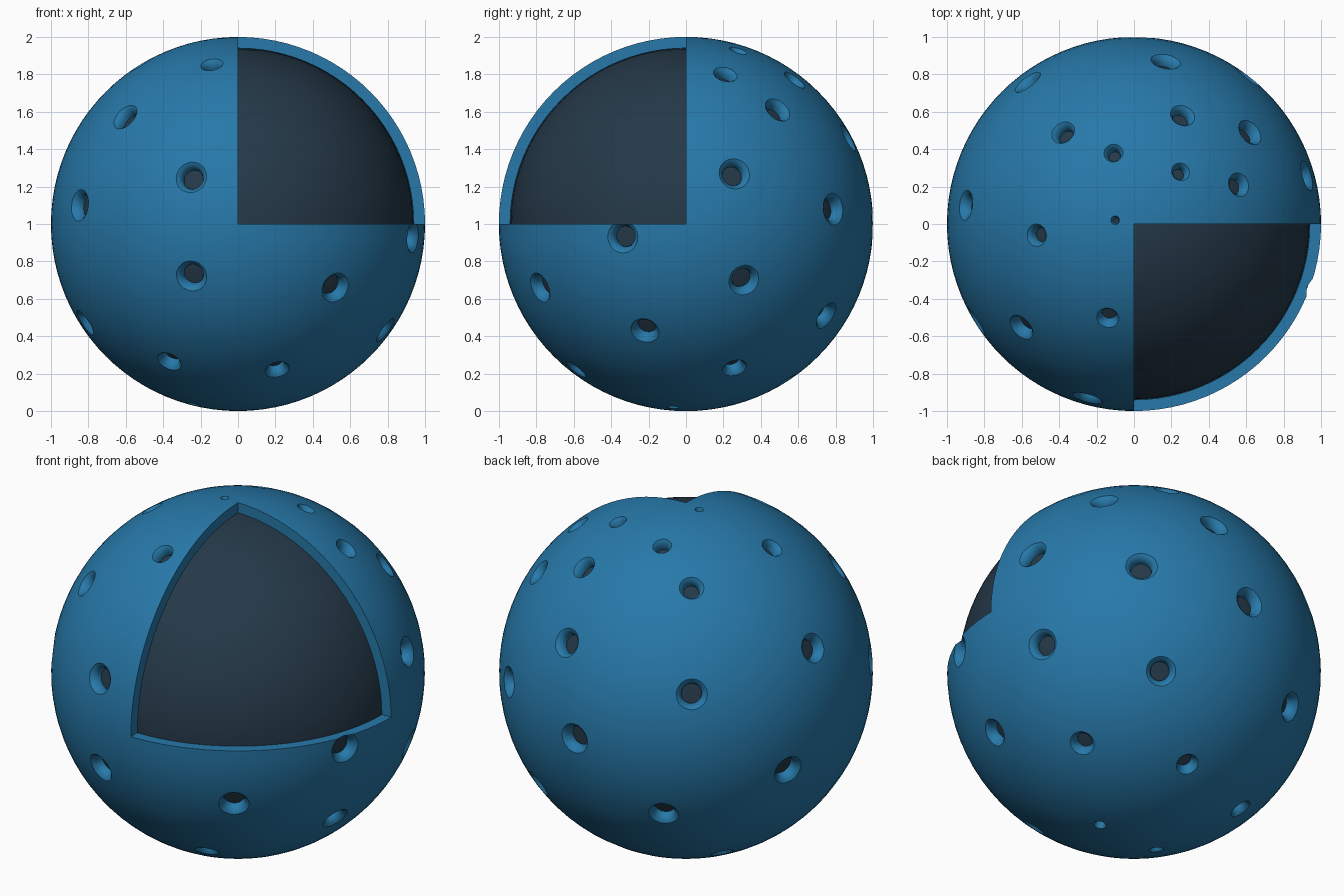
import bpy, bmesh, math
from mathutils import Vector, Matrix

if "Cube" in bpy.data.objects:
    bpy.data.objects.remove(bpy.data.objects["Cube"])

CENTRE = Vector((0, 0, 1))
SHELL_R, INNER_R, CORE_R = 1.0, 0.94, 0.938
SEG, RINGS = 96, 48

# Directions of the pores, measured from the centre of the ball
PORES = [
    # upper half
    (-.10, .02, .99), (-.11, .38, .92), (-.38, .49, .785), (.25, .28, .93),
    (.26, .58, .77), (.56, .21, .80), (.62, .49, .61), (.17, .87, .46),
    (-.57, .76, .31), (-.90, .10, .42), (-.52, -.06, .85), (-.14, -.50, .85),
    (-.60, -.55, .57), (-.25, -.935, .25), (.93, .26, .27), (-.85, -.52, .10),
    (.61, .79, .08),
    # lower half
    (.90, .31, -.30), (.94, -.34, -.07), (.52, -.78, -.34), (.79, -.22, -.57),
    (.44, .75, -.49), (.58, .26, -.77), (.21, -.59, -.78), (-.25, -.93, -.28),
    (-.37, -.57, -.74), (-.82, -.22, -.53), (.03, 1.0, -.02), (-.91, .35, -.20),
    (-.42, .81, -.42), (.08, .54, -.84), (-.47, .33, -.82), (.18, -.07, -.98),
    (-.24, -.10, -.965),
]


def material(name, rgb):
    mat = bpy.data.materials.new(name)
    mat.diffuse_color = (*rgb, 1)
    mat.use_nodes = True
    mat.node_tree.nodes["Principled BSDF"].inputs["Base Color"].default_value = mat.diffuse_color
    return mat


def make_object(name, bm, mat=None):
    mesh = bpy.data.meshes.new(name)
    bm.to_mesh(mesh)
    bm.free()
    obj = bpy.data.objects.new(name, mesh)
    bpy.context.collection.objects.link(obj)
    obj.location = CENTRE
    if mat:
        mesh.materials.append(mat)
    return obj


def add_sphere(bm, radius):
    bmesh.ops.create_uvsphere(bm, u_segments=SEG, v_segments=RINGS, radius=radius)


def smooth(obj):
    bpy.ops.object.select_all(action='DESELECT')
    obj.select_set(True)
    bpy.context.view_layer.objects.active = obj
    bpy.ops.object.shade_smooth_by_angle(angle=math.radians(35))


# Shell: two nested spheres with one octant removed and the rims bridged
bm = bmesh.new()
add_sphere(bm, SHELL_R)
add_sphere(bm, INNER_R)
octant = []
for f in bm.faces:
    c = f.calc_center_median()
    if c.x > 0 and c.y < 0 and c.z > 0:
        octant.append(f)
bmesh.ops.delete(bm, geom=octant, context='FACES')
bmesh.ops.bridge_loops(bm, edges=[e for e in bm.edges if e.is_boundary])
bmesh.ops.recalc_face_normals(bm, faces=bm.faces)
shell = make_object("outer_shell", bm, material("shell_blue", (.02, .19, .40)))

# Pore cutters: flared plugs that get smaller toward the poles
PROFILE = [(1, .90), (1, .955), (1.1, .972), (1.3, .987), (1.65, 1.0), (1.9, 1.012)]
SIDES = 20
bm = bmesh.new()
for p in PORES:
    d = Vector(p).normalized()
    r = .056 * math.hypot(d.x, d.y) ** .6
    rot = d.to_track_quat('Z', 'Y').to_matrix()
    rings = []
    for k, h in PROFILE:
        rings.append([bm.verts.new(rot @ Vector((
            r * k * math.cos(2 * math.pi * i / SIDES),
            r * k * math.sin(2 * math.pi * i / SIDES), h))) for i in range(SIDES)])
    for a, b in zip(rings, rings[1:]):
        for i in range(SIDES):
            j = (i + 1) % SIDES
            bm.faces.new((a[i], a[j], b[j], b[i]))
    bm.faces.new(rings[0][::-1])
    bm.faces.new(rings[-1])
cutter = make_object("pore_cutters", bm)
cutter.hide_render = True

# Punch the pores through the shell
mod = shell.modifiers.new("pores", 'BOOLEAN')
mod.operation = 'DIFFERENCE'
mod.solver = 'EXACT'
mod.object = cutter
bpy.context.view_layer.update()
bpy.context.view_layer.objects.active = shell
bpy.ops.object.modifier_apply(modifier=mod.name)
bpy.data.objects.remove(cutter)
smooth(shell)

# Dark inner core seen through the cutaway and the pores
bm = bmesh.new()
add_sphere(bm, CORE_R)
core = make_object("inner_core", bm, material("core_dark", (.018, .04, .065)))
smooth(core)
